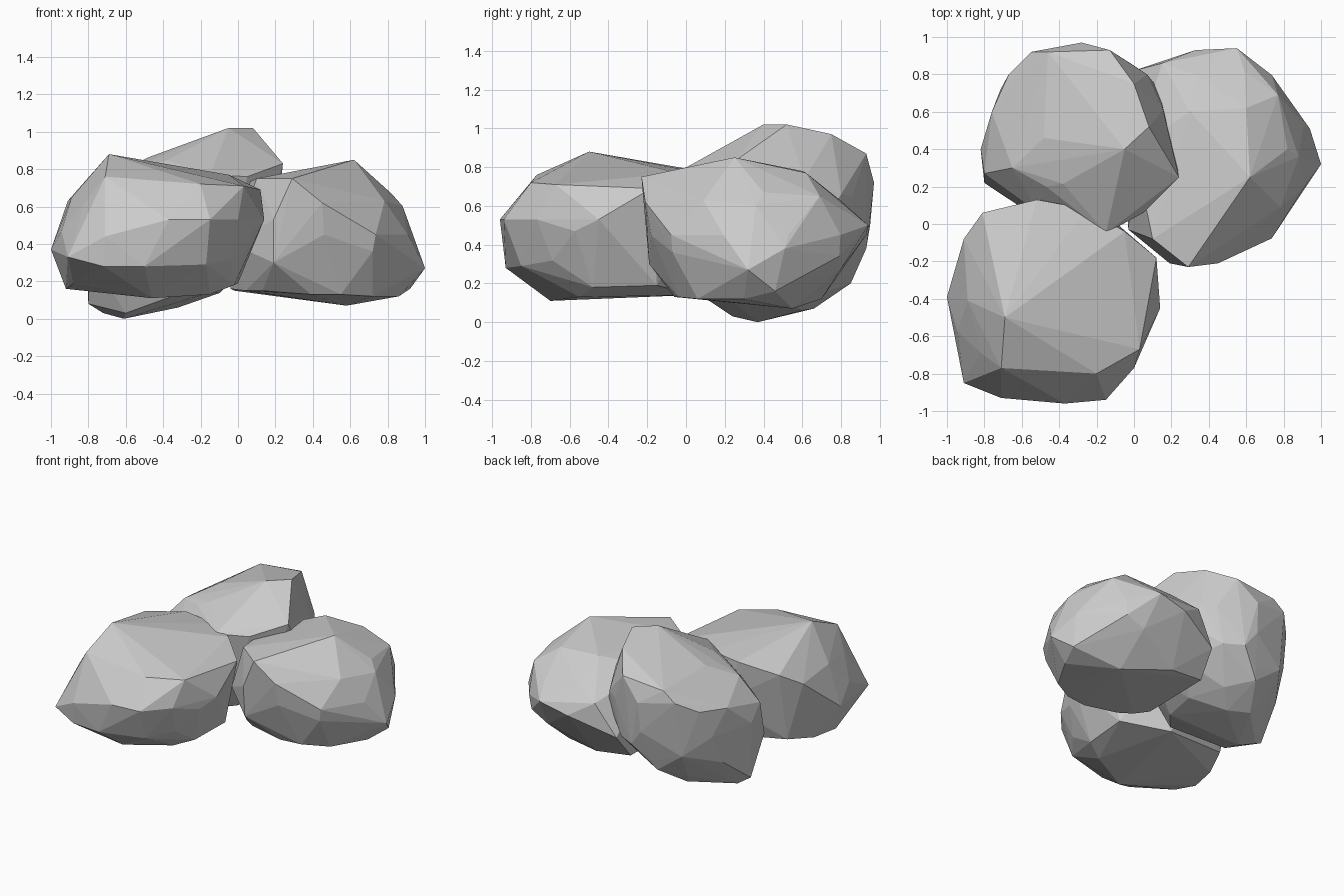
import bpy, bmesh, math
from mathutils import Vector, Matrix


def rock(name, centre, radii, tilt, corners):
    """Faceted boulder: a coarse ellipsoid core wrapped together with its main corners."""
    bm = bmesh.new()
    place = (Matrix.Translation(centre) @ Matrix.Rotation(math.radians(tilt), 4, 'Y')
             @ Matrix.Diagonal((*radii, 1)))
    bmesh.ops.create_icosphere(bm, subdivisions=2, radius=1, matrix=place)
    pts = [v.co.copy() for v in bm.verts] + [Vector(c) for c in corners]
    bm.clear()
    for p in pts:
        bm.verts.new(p)
    bmesh.ops.convex_hull(bm, input=bm.verts[:])
    bmesh.ops.delete(bm, geom=[v for v in bm.verts if not v.link_faces], context='VERTS')
    # merge slivers so the facets stay large
    bmesh.ops.remove_doubles(bm, verts=bm.verts[:], dist=0.04)
    bmesh.ops.recalc_face_normals(bm, faces=bm.faces[:])
    mesh = bpy.data.meshes.new(name)
    bm.to_mesh(mesh)
    bm.free()
    obj = bpy.data.objects.new(name, mesh)
    bpy.context.collection.objects.link(obj)
    return obj


# front left boulder, flat underneath
rock("front_rock", (-0.43, -0.41, 0.47), (0.54, 0.53, 0.34), 0, [
    (-1, -.39, .37), (-.91, -.85, .33), (-.71, -.93, .44), (-.37, -.96, .53),
    (-.15, -.94, .53), (0, -.77, .53), (-.5, -.93, .28), (-.72, -.91, .28),
    (-.17, -.85, .29), (-.69, -.5, .88), (-.2, -.8, .72), (-.71, -.77, .76),
    (.03, -.67, .71), (.14, -.45, .53), (.12, -.18, .69), (-.03, -.62, .36),
    (-.92, -.45, .16), (-.88, -.62, .19), (-.88, -.25, .16), (-.46, -.7, .11),
    (-.15, -.55, .13), (-.02, -.48, .18), (0, -.15, .19), (-.3, .03, .14),
    (-.8, -.05, .2), (-.91, -.08, .63), (-.81, .06, .72), (-.52, .13, .77),
    (-.25, .08, .77), (-.05, -.04, .77)])

# right boulder, pointed low on its outer side
rock("right_rock", (0.46, 0.36, 0.45), (0.47, 0.54, 0.34), 0, [
    (1, .32, .27), (.94, .51, .38), (.82, .4, .67), (.62, .25, .85),
    (.29, -.23, .75), (.45, -.21, .62), (.72, -.07, .36), (.19, -.19, .3),
    (.19, -.21, .53), (.04, .04, .15), (.13, -.02, .15), (.39, -.06, .13),
    (.55, -.04, .13), (.72, .06, .12), (-.04, .12, .16), (-.02, .68, .15),
    (0, .82, .33), (.15, .86, .56), (.58, .55, .07), (.86, .3, .12),
    (.92, .46, .16), (.55, .94, .5), (.33, .93, .45), (.3, .6, .78),
    (.6, .62, .77), (.77, .69, .65), (.72, .79, .34), (.25, .7, .12),
    (0, .4, .7), (-.03, -.03, .4), (.1, -.08, .75)])

# back boulder, its right end rising above the others
rock("back_rock", (-0.29, 0.46, 0.5), (0.53, 0.49, 0.41), -28, [
    (-.82, .4, .5), (-.76, .6, .67), (-.67, .8, .69), (-.55, .92, .77),
    (-.46, .92, .84), (-.28, .97, .72), (-.13, .93, .87), (.07, .8, .66),
    (0, .75, .97), (.08, .52, 1.02), (-.05, .4, 1.02), (.24, .25, .83),
    (.05, .06, .76), (-.15, -.05, .77), (-.47, .2, .8), (-.65, .3, .77),
    (-.8, .27, .6), (-.8, .22, .35), (-.8, .38, .08), (-.61, .37, 0),
    (-.72, .42, .03), (-.6, .24, .03), (-.32, .6, .06), (-.47, .66, .07),
    (-.36, .85, .2), (-.2, .93, .38), (0, .7, .32), (-.15, .2, .14), (-.27, .06, .15)])
